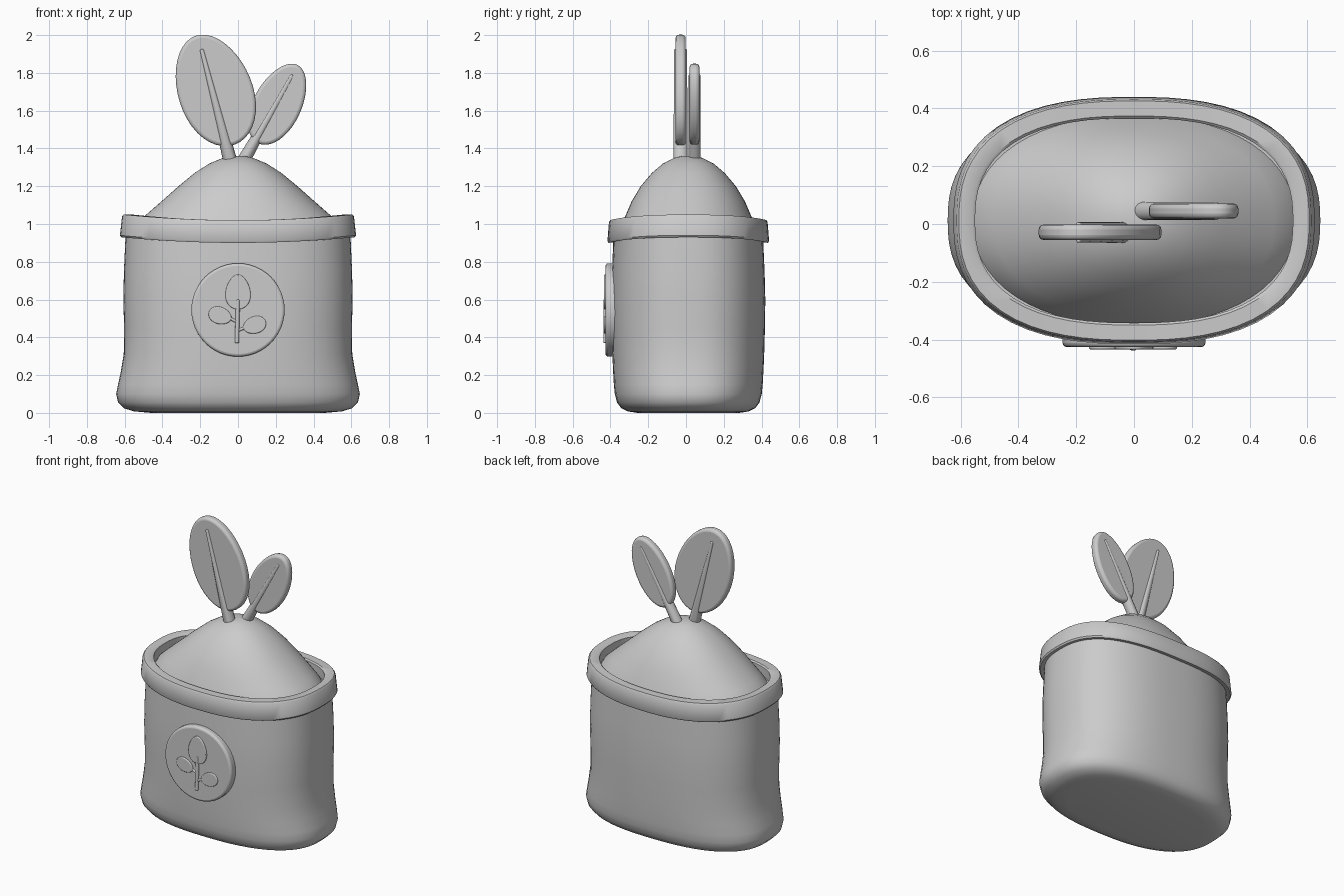
import bpy, bmesh, math
from mathutils import Matrix, Vector

cube = bpy.data.objects.get("Cube")
if cube:
    bpy.data.objects.remove(cube, do_unlink=True)

mat = bpy.data.materials.new("plain grey")
mat.use_nodes = True
grey = (0.6, 0.6, 0.6, 1)
mat.diffuse_color = grey
mat.node_tree.nodes["Principled BSDF"].inputs["Base Color"].default_value = grey

Y_SHIFT = 0.012


def finish(name, bm, angle=40, bevel=0):
    bmesh.ops.recalc_face_normals(bm, faces=bm.faces[:])
    me = bpy.data.meshes.new(name)
    bm.to_mesh(me)
    bm.free()
    me.materials.append(mat)
    ob = bpy.data.objects.new(name, me)
    bpy.context.collection.objects.link(ob)
    if bevel:
        m = ob.modifiers.new("soft edge", 'BEVEL')
        m.width, m.segments, m.limit_method = bevel, 3, 'ANGLE'
    bpy.ops.object.select_all(action='DESELECT')
    ob.select_set(True)
    bpy.context.view_layer.objects.active = ob
    bpy.ops.object.shade_smooth_by_angle(angle=math.radians(angle))
    return ob


def loft(name, rings, power=2.5, sag=0.0, closed=False, angle=40, n=64):
    """Stack rounded-oval rings given as (z, half width, half depth)."""
    bm = bmesh.new()
    loops = []
    for z, rx, ry in rings:
        loop = []
        for i in range(n):
            c, s = math.cos(math.tau * i / n), math.sin(math.tau * i / n)
            r = (abs(c) ** power + abs(s) ** power) ** (-1 / power)
            dip = sag * (1 - min(1, abs(r * c)) ** 2)
            loop.append(bm.verts.new((rx * r * c, ry * r * s + Y_SHIFT, z - dip)))
        loops.append(loop)
    pairs = list(zip(loops, loops[1:]))
    if closed:
        pairs.append((loops[-1], loops[0]))
    else:
        bm.faces.new(loops[0])
        bm.faces.new(loops[-1])
    for a, b in pairs:
        for i in range(n):
            j = (i + 1) % n
            bm.faces.new((a[i], a[j], b[j], b[i]))
    return finish(name, bm, angle)


def slab(name, x, z, half_w, half_h, y0, y1, tilt=0, egg=0.0, bevel=0.01, n=40):
    """Flat oval plate facing the front; positive tilt leans towards -x."""
    bm = bmesh.new()
    t = math.radians(tilt)
    verts = []
    for i in range(n):
        a = math.tau * i / n
        u, v = half_w * math.cos(a) * (1 - egg * math.sin(a)), half_h * math.sin(a)
        verts.append(bm.verts.new((x + u * math.cos(t) - v * math.sin(t), y0,
                                   z + u * math.sin(t) + v * math.cos(t))))
    face = bm.faces.new(verts)
    out = bmesh.ops.extrude_face_region(bm, geom=[face])
    for g in out["geom"]:
        if isinstance(g, bmesh.types.BMVert):
            g.co.y = y1
    return finish(name, bm, 50, bevel)


def stem(name, start, end, r0, r1, depth):
    """Tapered rod that keeps an even depth along y."""
    a, b = Vector(start), Vector(end)
    d = b - a
    bm = bmesh.new()
    bmesh.ops.create_cone(bm, cap_ends=True, segments=16, radius1=r0, radius2=r1,
                          depth=d.length)
    for v in bm.verts:
        v.co.y *= depth / (r0 if v.co.z < 0 else r1)
    side = Vector((0, 1, 0)).cross(d.normalized())
    rot = Matrix((side, Vector((0, 1, 0)), d.normalized())).transposed().to_4x4()
    bmesh.ops.transform(bm, matrix=Matrix.Translation((a + b) / 2) @ rot, verts=bm.verts[:])
    return finish(name, bm, 50, min(r1, depth) * 0.4)


# Sack body
loft("sack", [(0, 0.46, 0.27), (0.008, 0.55, 0.32), (0.025, 0.605, 0.355),
              (0.055, 0.635, 0.377), (0.1, 0.645, 0.389), (0.15, 0.635, 0.394),
              (0.22, 0.62, 0.398), (0.31, 0.605, 0.402), (0.45, 0.603, 0.406),
              (0.6, 0.607, 0.408), (0.75, 0.604, 0.404), (0.97, 0.594, 0.394)],
     angle=60, sag=0.0)

# Folded rim that dips at front and back
loft("rim", [(0.935, 0.585, 0.385), (0.93, 0.618, 0.422), (0.94, 0.625, 0.428),
             (1.04, 0.614, 0.42), (1.05, 0.606, 0.414), (1.05, 0.56, 0.362),
             (1.042, 0.55, 0.354), (0.95, 0.55, 0.354)],
     sag=0.03, closed=True)

# Soil mound
loft("soil_mound", [(0.95, 0.57, 0.37), (1.0, 0.54, 0.352), (1.05, 0.485, 0.33),
                    (1.12, 0.405, 0.3), (1.2, 0.315, 0.252), (1.27, 0.23, 0.193),
                    (1.32, 0.152, 0.134), (1.35, 0.08, 0.075), (1.36, 0.035, 0.03)],
     power=2.2, angle=60)

# Sprout leaves with their stems
slab("large_leaf", -0.122, 1.708, 0.197, 0.306, -0.055, -0.002, 20, 0.06, 0.017)
slab("small_leaf", 0.21, 1.635, 0.127, 0.232, 0.019, 0.071, -27, 0.06, 0.017)
stem("large_stem", (-0.035, -0.029, 1.31), (-0.193, -0.029, 1.925), 0.038, 0.014, 0.037)
stem("small_stem", (0.015, 0.045, 1.31), (0.288, 0.045, 1.79), 0.036, 0.014, 0.032)

# Round badge with a raised sprout
slab("badge", 0, 0.545, 0.247, 0.247, -0.36, -0.426, bevel=0.014, n=48)
slab("badge_top_leaf", 0, 0.64, 0.066, 0.092, -0.415, -0.435, 0, 0.18, 0.005)
slab("badge_right_leaf", -0.095, 0.515, 0.045, 0.062, -0.415, -0.434, 72, -0.1, 0.005)
slab("badge_left_leaf", 0.088, 0.465, 0.045, 0.062, -0.415, -0.434, -72, -0.1, 0.005)
stem("badge_stem", (-0.006, -0.428, 0.37), (0, -0.428, 0.6), 0.011, 0.011, 0.01)
stem("badge_right_twig", (-0.003, -0.426, 0.48), (-0.05, -0.426, 0.505), 0.008, 0.007, 0.008)
stem("badge_left_twig", (-0.003, -0.426, 0.435), (0.045, -0.426, 0.455), 0.008, 0.007, 0.008)
